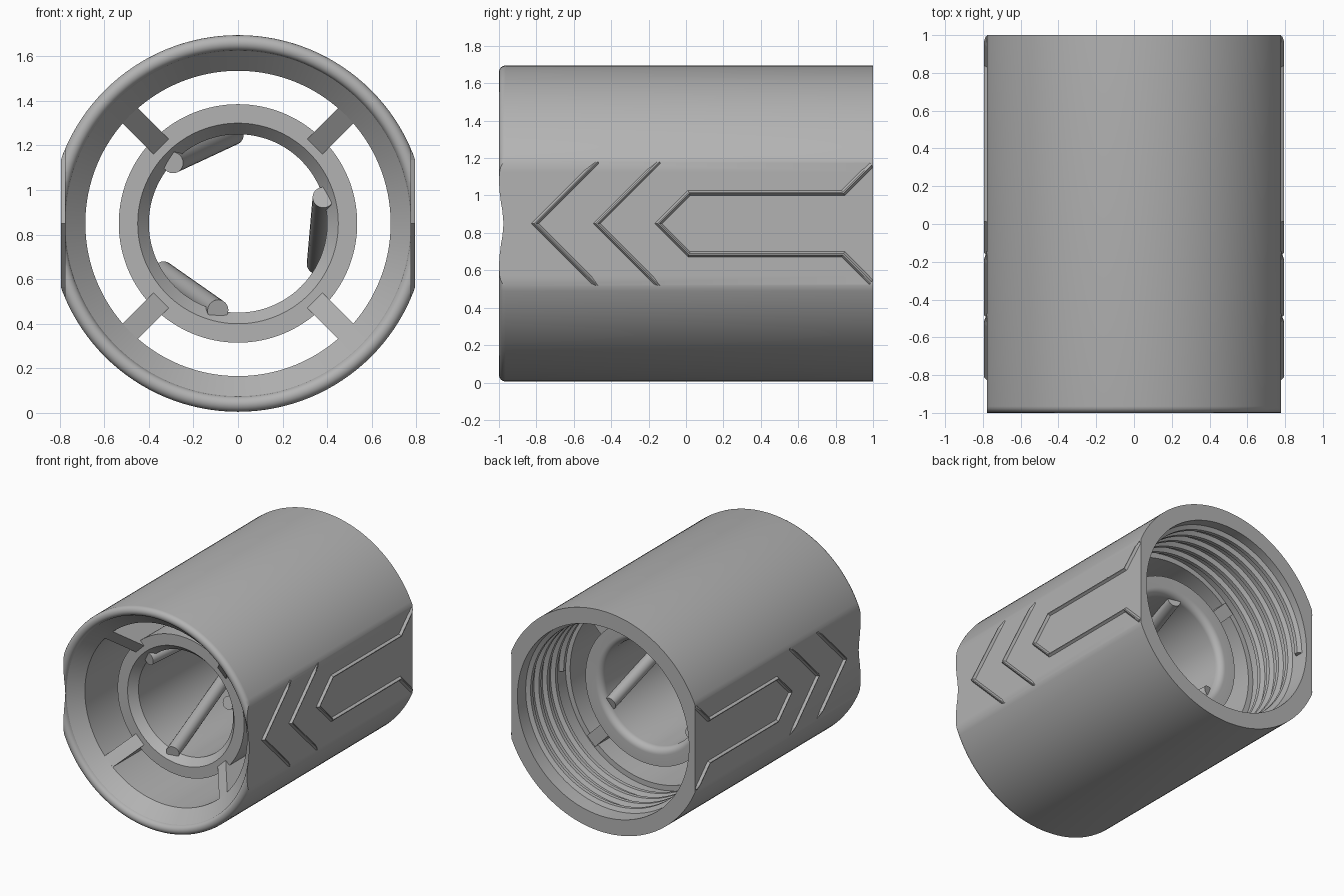
import bpy, bmesh
from math import sin, cos, pi, sqrt, radians
from mathutils import Vector, Matrix

if "Cube" in bpy.data.objects:
    bpy.data.objects.remove(bpy.data.objects["Cube"], do_unlink=True)

R, FLAT, CZ = 0.845, 0.777, 0.85      # body radius, flat distance, axis height

grey = bpy.data.materials.new("plain_grey")
grey.use_nodes = True
colour = (0.45, 0.45, 0.45, 1)
grey.diffuse_color = colour
grey.node_tree.nodes["Principled BSDF"].inputs["Base Color"].default_value = colour


def finish(name, bm, smooth=True):
    bmesh.ops.recalc_face_normals(bm, faces=bm.faces[:])
    mesh = bpy.data.meshes.new(name)
    bm.to_mesh(mesh)
    bm.free()
    mesh.materials.append(grey)
    ob = bpy.data.objects.new(name, mesh)
    bpy.context.collection.objects.link(ob)
    ob.location.z = CZ
    if smooth:
        bpy.ops.object.select_all(action="DESELECT")
        ob.select_set(True)
        bpy.context.view_layer.objects.active = ob
        bpy.ops.object.shade_smooth_by_angle(angle=radians(30))
    return ob


def bridge(bm, rings, closed):
    """Join a list of vertex rings; cap the ends when the sweep is open."""
    n = len(rings[0])
    pairs = list(zip(rings, rings[1:])) + ([(rings[-1], rings[0])] if closed else [])
    for a, b in pairs:
        for i in range(n):
            j = (i + 1) % n
            bm.faces.new((a[i], a[j], b[j], b[i]))
    if not closed:
        bm.faces.new(rings[0])
        bm.faces.new(rings[-1])


def polar(r, a, y):
    return Vector((r * cos(a), y, r * sin(a)))


def lathe(profile, segs=128):
    bm = bmesh.new()
    rings = [[bm.verts.new(polar(r, 2 * pi * k / segs, y)) for r, y in profile]
             for k in range(segs)]
    bridge(bm, rings, True)
    return bm


def arc(r, y, rad, start, end, steps=8):
    return [(r + rad * cos(radians(start + (end - start) * i / steps)),
             y + rad * sin(radians(start + (end - start) * i / steps)))
            for i in range(steps + 1)]


# Outer shell: rounded front lip, funnel mouth, bore and wider rear socket
shell = lathe([(R, 1)] + arc(R - 0.035, -0.965, 0.035, 0, -180)
              + [(0.685, -0.87), (0.685, 0.42), (0.725, 0.42), (0.725, 1)])
for side in (1, -1):
    cut = bmesh.ops.bisect_plane(
        shell, geom=shell.verts[:] + shell.edges[:] + shell.faces[:],
        plane_co=(side * FLAT, 0, 0), plane_no=(side, 0, 0), clear_outer=True)
    rim = [e for e in shell.edges if e.is_boundary]
    bmesh.ops.holes_fill(shell, edges=rim)
finish("outer_shell", shell)

# Inner tube with chamfered front and rounded rear edge
tube = lathe([(0.535, -0.69), (0.45, -0.69), (0.40, -0.63)]
             + arc(0.45, 0.40, 0.05, 180, 90) + [(0.535, 0.45)])
finish("inner_tube", tube)

# Four full-length spokes whose front edges follow the funnel slope
for k in range(4):
    bm = bmesh.new()
    outline = [(0.70, -0.884), (0.45, -0.655), (0.45, 0.44), (0.70, 0.44)]
    rings = [[bm.verts.new((r, y, w)) for r, y in outline] for w in (-0.048, 0.048)]
    bridge(bm, rings, False)
    bmesh.ops.rotate(bm, verts=bm.verts[:], cent=(0, 0, 0),
                     matrix=Matrix.Rotation(radians(45 + 90 * k), 3, "Y"))
    finish(f"spoke_{k + 1}", bm, False)

# Three slanted round rods set into the tube wall
for k in range(3):
    front = polar(0.40, radians(137 + 120 * k), -0.66)
    back = polar(0.40, radians(93 + 120 * k), 0.41)
    axis = back - front
    bm = bmesh.new()
    bmesh.ops.create_cone(
        bm, cap_ends=True, segments=24, radius1=0.048, radius2=0.048, depth=axis.length,
        matrix=Matrix.Translation((front + back) / 2)
        @ axis.to_track_quat("Z", "Y").to_matrix().to_4x4())
    finish(f"guide_rod_{k + 1}", bm)

# Screw thread inside the rear socket
bm = bmesh.new()
steps, turns, pitch = 96, 4.5, 0.1
section = [(0.735, -0.035), (0.695, -0.014), (0.695, 0.014), (0.735, 0.035)]
rings = []
for s in range(int(steps * turns) + 1):
    t = s / steps
    rings.append([bm.verts.new(polar(r, 2 * pi * t, 0.47 + pitch * t + d)) for r, d in section])
bridge(bm, rings, False)
finish("screw_thread", bm)


# Raised ridges on the flats, trimmed to the round of the body
def ridge(name, half, side):
    """half: (outer y, outer z, inner y, inner z) from the tip to one end."""
    path = [(a, -b, c, -d) for a, b, c, d in half[:0:-1]] + half
    bm = bmesh.new()
    rings = []
    for oy, oz, iy, iz in path:
        ring = []
        for t, top in ((0, False), (0.4, True), (0.6, True), (1, False)):
            y, z = oy + (iy - oy) * t, oz + (iz - oz) * t
            x = min(0.795, sqrt(R * R - z * z)) if top else FLAT - 0.004
            ring.append(bm.verts.new((side * x, y, z)))
        rings.append(ring)
    bridge(bm, rings, False)
    finish(name, bm, False)


W = 0.045
arrow = [(tip_z, tip_z) for tip_z in (0, 0.285, 0.33)]
for side, label in ((1, "left"), (-1, "right")):
    for n, tip in enumerate((-0.83, -0.50)):
        ridge(f"{label}_chevron_{n + 1}",
              [(tip + y, z, tip + y + W, z) for y, z in arrow], side)
    ridge(f"{label}_long_arrow",
          [(-0.17, 0, -0.17 + W, 0), (0.01, 0.18, 0.023, 0.148),
           (0.83, 0.18, 0.85, 0.148), (0.935, 0.285, 0.985, 0.283),
           (0.98, 0.33, 1.0, 0.298)], side)
